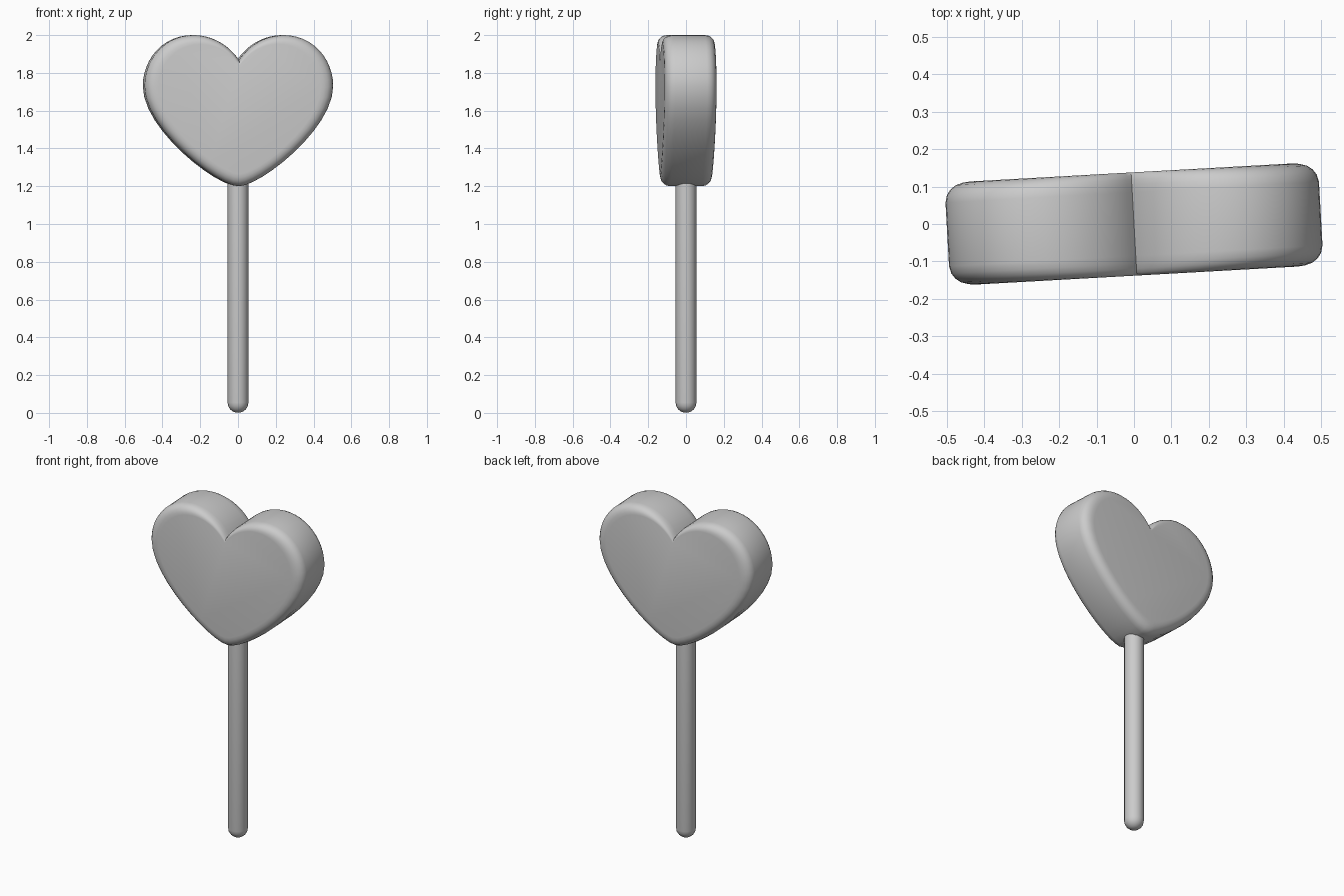
import bpy, bmesh, math
from mathutils import Vector, Matrix
from mathutils.geometry import interpolate_bezier

if "Cube" in bpy.data.objects:
    bpy.data.objects.remove(bpy.data.objects["Cube"])


def finish(bm, name, angle):
    bmesh.ops.recalc_face_normals(bm, faces=bm.faces[:])
    mesh = bpy.data.meshes.new(name)
    bm.to_mesh(mesh)
    bm.free()
    obj = bpy.data.objects.new(name, mesh)
    bpy.context.collection.objects.link(obj)
    bpy.ops.object.select_all(action='DESELECT')
    obj.select_set(True)
    bpy.context.view_layer.objects.active = obj
    bpy.ops.object.shade_smooth_by_angle(angle=math.radians(angle))
    return obj


def loft(bm, rings):
    loops = [[bm.verts.new(p) for p in ring] for ring in rings]
    n = len(loops[0])
    for a, b in zip(loops, loops[1:]):
        for i in range(n):
            j = (i + 1) % n
            bm.faces.new((a[i], a[j], b[j], b[i]))
    bm.faces.new(loops[0])
    bm.faces.new(loops[-1])


# Right half of the heart outline (x, z), then mirrored
segments = [
    ((0, 1.868), (0.05, 1.945), (0.14, 2.0), (0.24, 2.0)),
    ((0.24, 2.0), (0.385, 2.0), (0.5, 1.88), (0.5, 1.73)),
    ((0.5, 1.73), (0.5, 1.5), (0.11, 1.2), (0, 1.2)),
]
half = []
for seg in segments:
    pts = interpolate_bezier(*[Vector((x, z, 0)) for x, z in seg], 13)
    half += [(p.x, p.y) for p in pts[:-1]]
half.append((0, 1.2))
outline = half + [(-x, z) for x, z in half[-2:0:-1]]

# Heart candy: outline lofted through a rounded edge profile (scale, depth)
edge = [(0.86, 0.138), (0.90, 0.136), (0.94, 0.130), (0.97, 0.119),
        (0.99, 0.105), (1.0, 0.085)]
profile = [(s, -y) for s, y in edge] + [(1.0, 0.0)] + [(s, y) for s, y in edge[::-1]]
mid = 1.66
bm = bmesh.new()
loft(bm, [[(x * s, y, mid + (z - mid) * s) for x, z in outline] for s, y in profile])
bmesh.ops.rotate(bm, verts=bm.verts[:], matrix=Matrix.Rotation(math.radians(3.2), 3, 'Z'))
finish(bm, "heart_candy", 45)

# Stick with a domed lower end
r, sides = 0.055, 16
stick_profile = [(r * math.sin(a), r - r * math.cos(a))
                 for a in (math.radians(d) for d in (12, 30, 50, 70, 90))]
stick_profile.append((r, 1.25))
bm = bmesh.new()
loft(bm, [[(q * math.cos(2 * math.pi * i / sides), q * math.sin(2 * math.pi * i / sides), z)
           for i in range(sides)] for q, z in stick_profile])
finish(bm, "stick", 40)
